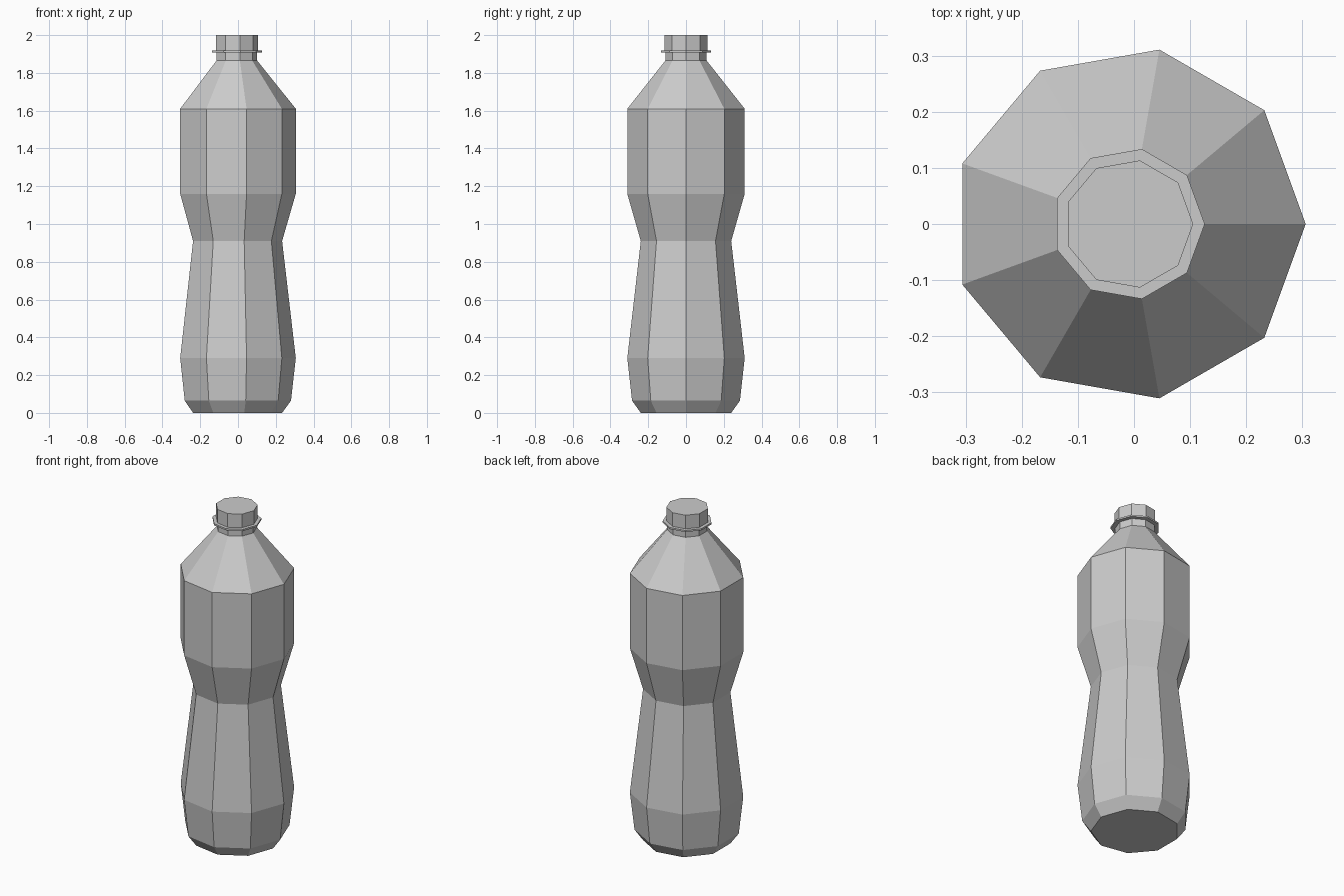
import bpy, bmesh
from math import cos, sin, tau

if "Cube" in bpy.data.objects:
    bpy.data.objects.remove(bpy.data.objects["Cube"])

SIDES = 9
CX = -0.0095  # nine-sided rings are offset so the bounds are centred


def lathe(name, profile):
    """Closed flat-faced solid of revolution from (radius, z) pairs."""
    bm = bmesh.new()
    rings = [[bm.verts.new((CX + r * cos(tau * i / SIDES), r * sin(tau * i / SIDES), z))
              for i in range(SIDES)] for r, z in profile]
    for lo, hi in zip(rings, rings[1:]):
        for i in range(SIDES):
            j = (i + 1) % SIDES
            bm.faces.new((lo[i], lo[j], hi[j], hi[i]))
    bm.faces.new(rings[0][::-1])
    bm.faces.new(rings[-1])
    mesh = bpy.data.meshes.new(name)
    bm.to_mesh(mesh)
    bm.free()
    obj = bpy.data.objects.new(name, mesh)
    bpy.context.collection.objects.link(obj)
    return obj


# Body with pinched waist, sloping shoulder and short neck
lathe("bottle_body", [(0.243, 0), (0.29, 0.065), (0.3155, 0.29), (0.243, 0.91),
                      (0.3155, 1.16), (0.3155, 1.61), (0.111, 1.865), (0.111, 1.91)])
# Thin collar under the cap
lathe("neck_ring", [(0.1356, 1.908), (0.1356, 1.918)])
# Screw cap
lathe("cap", [(0.115, 1.916), (0.115, 2.0)])
